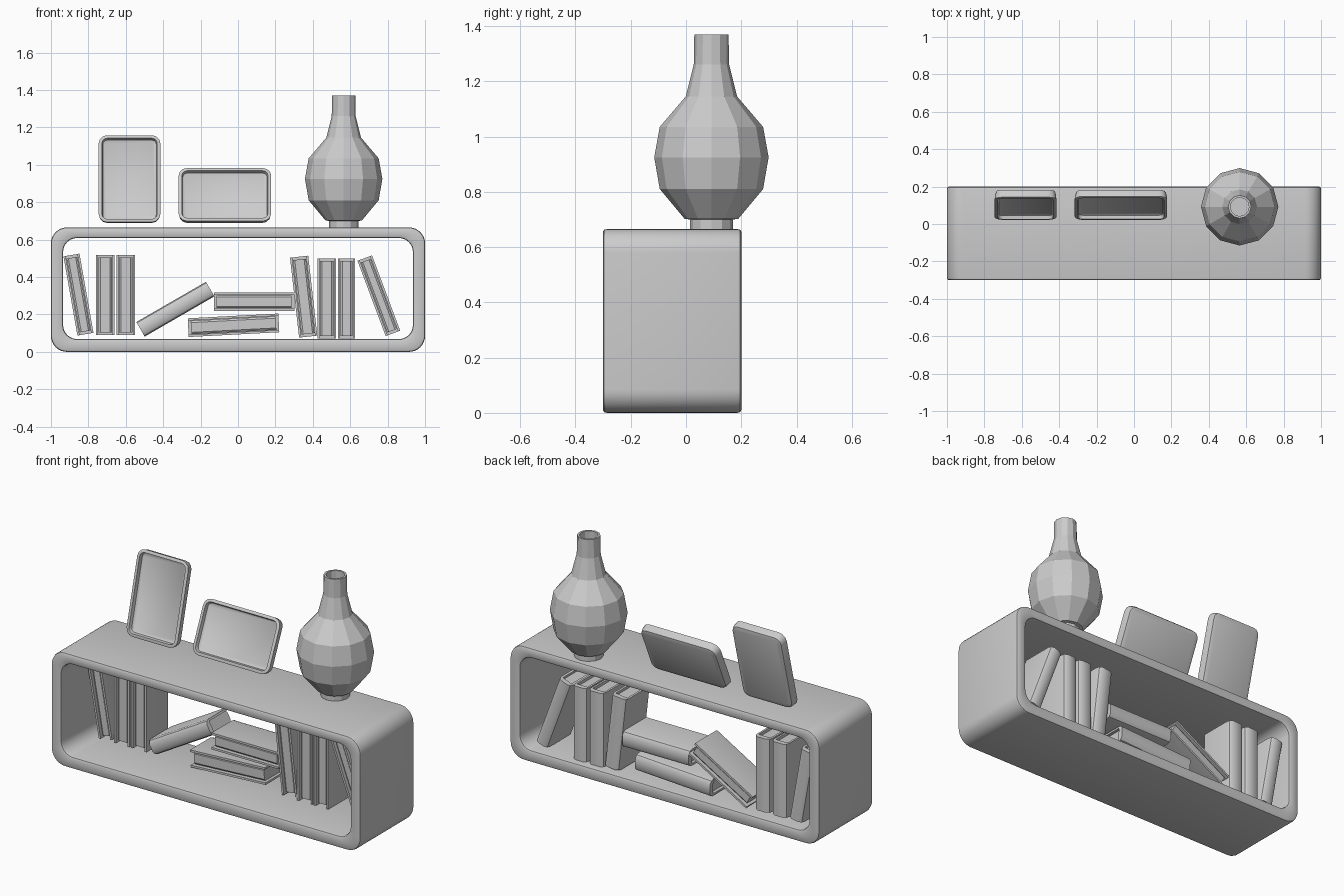
import bpy, bmesh
from math import sin, cos, pi, radians

if "Cube" in bpy.data.objects:
    bpy.data.objects.remove(bpy.data.objects["Cube"])


def loft(name, rings, cap=True, wrap=False, smooth=30, loc=(0, 0, 0), rot=(0, 0, 0)):
    """Skin a list of equal-length point rings into an object."""
    bm = bmesh.new()
    vs = [[bm.verts.new(p) for p in r] for r in rings]
    n = len(rings[0])
    for i in range(len(vs) if wrap else len(vs) - 1):
        a, b = vs[i], vs[(i + 1) % len(vs)]
        for j in range(n):
            k = (j + 1) % n
            bm.faces.new((a[j], a[k], b[k], b[j]))
    if cap:
        bm.faces.new(vs[0])
        bm.faces.new(vs[-1])
    bmesh.ops.recalc_face_normals(bm, faces=bm.faces)
    me = bpy.data.meshes.new(name)
    bm.to_mesh(me)
    bm.free()
    ob = bpy.data.objects.new(name, me)
    bpy.context.collection.objects.link(ob)
    ob.location, ob.rotation_euler = loc, rot
    if smooth:
        bpy.ops.object.select_all(action='DESELECT')
        ob.select_set(True)
        bpy.context.view_layer.objects.active = ob
        bpy.ops.object.shade_smooth_by_angle(angle=radians(smooth))
    return ob


def rounded_rect(w, h, r, n):
    pts = []
    for q, (sx, sz) in enumerate([(1, 1), (-1, 1), (-1, -1), (1, -1)]):
        for i in range(n + 1):
            a = (q + i / n) * pi / 2
            pts.append((sx * (w / 2 - r) + r * cos(a), sz * (h / 2 - r) + r * sin(a)))
    return pts


# Open shelf: wall cross-section swept round the rounded rectangle
outer = rounded_rect(2.0, 0.665, 0.085, 8)
inner = rounded_rect(1.87, 0.54, 0.075, 8)
section = [(0.04, -0.296), (0.15, -0.3), (0.85, -0.3), (0.96, -0.296), (1, -0.285),
           (1, 0.185), (0.96, 0.196), (0.85, 0.2), (0.15, 0.2), (0.04, 0.196),
           (0, 0.185), (0, -0.285)]
loft("shelf", [[(o[0] + (i[0] - o[0]) * t, y, o[1] + (i[1] - o[1]) * t + 0.3325 + 0.006 * t)
                for o, i in zip(outer, inner)] for t, y in section],
     cap=False, wrap=True, smooth=40)


# Leaning picture frames: rounded back, thin rim, recessed front
def picture(name, w, h, tilt, loc):
    steps = [(0.025, 0.025), (0.008, 0.02), (0.003, 0.005), (0, -0.022),
             (0.006, -0.025), (0.017, -0.025), (0.022, -0.005), (0.03, 0.0)]
    rings = [[(x, y, z) for x, z in rounded_rect(w - 2 * d, h - 2 * d, max(0.045 - d, 0.012), 3)]
             for d, y in steps]
    loft(name, rings, smooth=40, loc=loc, rot=(radians(-tilt), 0, 0))


picture("tall_picture_frame", 0.33, 0.48, 14.5, (-0.58, 0.105, 0.92))
picture("wide_picture_frame", 0.495, 0.31, 24, (-0.07, 0.105, 0.832))


# Faceted hollow vase
profile = [(0.078, 0.66), (0.078, 0.70), (0.097, 0.702), (0.187, 0.81), (0.207, 0.925),
           (0.187, 1.035), (0.093, 1.145), (0.064, 1.26), (0.062, 1.37), (0.05, 1.37),
           (0.05, 1.26), (0.078, 1.145), (0.17, 1.03), (0.19, 0.925), (0.17, 0.82),
           (0.085, 0.72)]
SIDES = 12
loft("vase", [[(r * cos(2 * pi * k / SIDES), r * sin(2 * pi * k / SIDES), z)
               for k in range(SIDES)] for r, z in profile],
     smooth=0, loc=(0.565, 0.092, 0))


# Books: U-shaped cover with rounded spine plus inset page block
def book(i, x, z, t, h, lean, turned=False):
    d, b, y0 = 0.11, 0.012, 0.05
    a, c = t / 2, t / 2 - b
    half = [(c, -d), (a, -d), (a, d - 0.03), (a - 0.006, d - 0.012), (a - 0.022, d - 0.001)]
    back = [(-px, py) for px, py in reversed(half)]
    u = half + back + [(-c, d - 0.03), (c, d - 0.03)]
    p = c - 0.002
    pages = [(p, 0.02 - d), (p, d - 0.028), (-p, d - 0.028), (-p, 0.02 - d),
             (0.01 - p, 0.012 - d), (p - 0.01, 0.012 - d)]
    for part, pts, hh in (("cover", u, h / 2), ("pages", pages, h / 2 - 0.015)):
        s = -1 if turned else 1
        rings = [[(s * px, s * py, zz) for px, py in pts] for zz in (-hh, hh)]
        loft(f"book_{part}_{i}", rings, smooth=35, loc=(x, y0, z), rot=(0, radians(lean), 0))


books = [(-0.853, 0.306, 0.087, 0.43, -10), (-0.71, 0.304, 0.10, 0.43, 0),
         (-0.60, 0.304, 0.10, 0.43, 0), (-0.335, 0.228, 0.09, 0.43, 60, True),
         (-0.024, 0.142, 0.10, 0.485, 87), (0.086, 0.268, 0.097, 0.43, 90),
         (0.351, 0.295, 0.098, 0.43, -6.5), (0.475, 0.285, 0.10, 0.43, 0),
         (0.58, 0.285, 0.092, 0.43, 0), (0.753, 0.30, 0.083, 0.43, -20.5)]
for i, spec in enumerate(books, 1):
    book(i, *spec)
